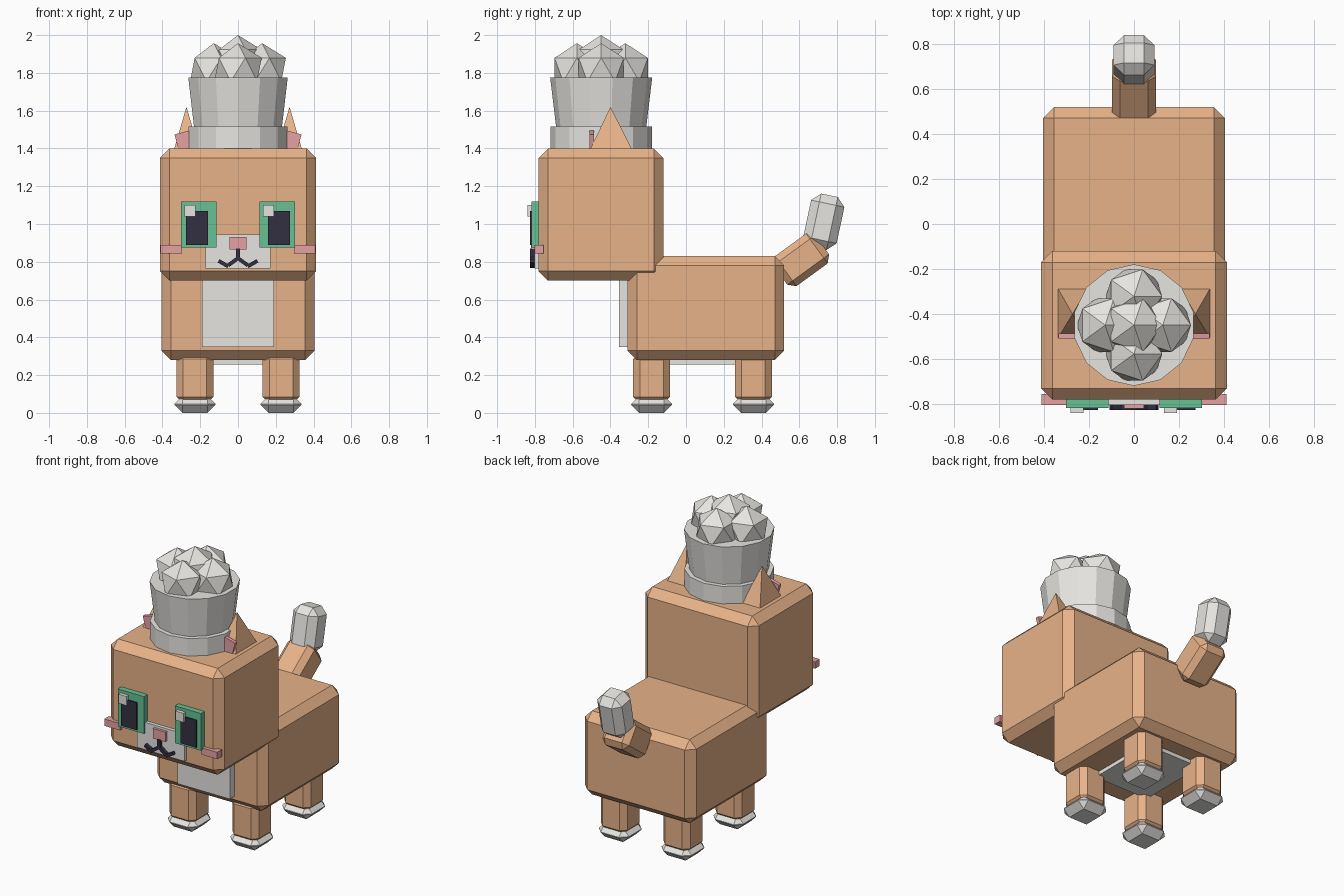
import bpy, bmesh, math
from mathutils import Matrix, Vector

if "Cube" in bpy.data.objects:
    bpy.data.objects.remove(bpy.data.objects["Cube"])


def material(name, r, g, b):
    lin = [((c / 255 + 0.055) / 1.055) ** 2.4 for c in (r, g, b)]
    m = bpy.data.materials.new(name)
    m.diffuse_color = (*lin, 1)
    m.use_nodes = True
    m.node_tree.nodes["Principled BSDF"].inputs["Base Color"].default_value = m.diffuse_color
    return m


ORANGE = material("orange fur", 233, 180, 138)
WHITE = material("soft white", 234, 232, 228)
GREEN = material("eye green", 104, 193, 148)
BLACK = material("dark pupil", 50, 48, 66)
PINK = material("pink", 232, 162, 164)


def finish(name, bm, mat):
    bmesh.ops.recalc_face_normals(bm, faces=bm.faces)
    mesh = bpy.data.meshes.new(name)
    bm.to_mesh(mesh)
    bm.free()
    mesh.materials.append(mat)
    ob = bpy.data.objects.new(name, mesh)
    bpy.context.collection.objects.link(ob)
    return ob


def box(name, mat, x, y, z, bevel=0, rot=(0, 'X')):
    """Box from (min, max) ranges, turned about its centre, chamfered edges."""
    mid = Vector([(a + b) / 2 for a, b in (x, y, z)])
    size = [b - a for a, b in (x, y, z)]
    bm = bmesh.new()
    bmesh.ops.create_cube(bm, size=1)
    bmesh.ops.scale(bm, vec=size, verts=bm.verts)
    if bevel:
        bmesh.ops.bevel(bm, geom=bm.edges[:], offset=bevel, segments=1,
                        affect='EDGES', clamp_overlap=True)
    bm.transform(Matrix.Translation(mid) @ Matrix.Rotation(math.radians(rot[0]), 4, rot[1]))
    return finish(name, bm, mat)


def around(c, half):
    return (c - half, c + half)


def cone(name, mat, n, r1, r2, z1, z2, y):
    bm = bmesh.new()
    bmesh.ops.create_cone(bm, cap_ends=True, segments=n, radius1=r1, radius2=r2, depth=z2 - z1)
    bm.transform(Matrix.Translation((0, y, (z1 + z2) / 2)))
    return finish(name, bm, mat)


# Body and head
box("body", ORANGE, (-.405, .405), (-.31, .52), (.28, .83), .05)
box("head", ORANGE, (-.413, .413), (-.78, -.12), (.70, 1.40), .05)
box("chest_patch", WHITE, (-.19, .19), (-.355, -.28), (.35, .75))
box("belly_patch", WHITE, (-.2, .2), (-.12, .37), (.255, .30))

# Legs and paws
for side in (-1, 1):
    for label, y in (("front", -.182), ("back", .357)):
        x = side * .228
        box(label + "_leg", ORANGE, around(x, .0975), around(y, .0975), (.05, .32), .035)
        box(label + "_paw", WHITE, around(x, .109), around(y, .109), (0, .09), .043)

# Tail with a pale tip
box("tail_base", ORANGE, around(0, .0975), around(.61, .0975), around(.81, .137), .035, (-54, 'X'))
box("tail_tip", WHITE, around(0, .09), around(.73, .09), around(1.012, .143), .045, (-12, 'X'))

# Ears
for side in (-1, 1):
    bm = bmesh.new()
    base = [bm.verts.new((side * x, y, 1.39)) for x, y in
            ((.205, -.51), (.34, -.51), (.34, -.283), (.205, -.283))]
    tip = bm.verts.new((side * .273, -.40, 1.62))
    bm.faces.new(base)
    for i in range(4):
        bm.faces.new((base[i], base[(i + 1) % 4], tip))
    finish("ear", bm, ORANGE)
    box("inner_ear", PINK, around(side * .27, .055), (-.51, -.487), around(1.44, .05),
        0, (side * 15, 'Y'))

# Eyes, cheeks and mouth
for side in (-1, 1):
    box("eye", GREEN, around(side * .208, .095), (-.817, -.77), (.875, 1.12))
    box("pupil", BLACK, around(side * .217, .057), (-.826, -.80), (.89, 1.07))
    box("eye_glint", WHITE, around(side * .208 - .046, .029), (-.84, -.80), (1.04, 1.10))
    box("cheek", PINK, around(side * .354, .057), (-.803, -.755), (.843, .888))
    box("mouth_inner", BLACK, around(side * .026, .032), (-.826, -.79), around(.80, .01),
        0, (side * 36, 'Y'))
    box("mouth_outer", BLACK, around(side * .077, .03), (-.826, -.79), around(.79, .01),
        0, (side * -30, 'Y'))
box("muzzle", WHITE, (-.173, .173), (-.803, -.77), (.765, .945))
box("nose", PINK, (-.045, .045), (-.82, -.79), (.865, .93))
box("mouth_middle", BLACK, (-.01, .01), (-.826, -.79), (.81, .87))

# Puffy hat: band, flared crown and faceted puffs
HAT_Y = -.449
cone("hat_band", WHITE, 14, .268, .268, 1.39, 1.515, HAT_Y)
cone("hat_crown", WHITE, 14, .225, .27, 1.40, 1.775, HAT_Y)
for dx, dy, z in ((0, 0, 1.86), (.128, 0, 1.817), (-.128, 0, 1.817), (0, .128, 1.817), (0, -.128, 1.817)):
    bm = bmesh.new()
    bmesh.ops.create_icosphere(bm, subdivisions=1, radius=.14)
    bm.transform(Matrix.Translation((dx, HAT_Y + dy, z)))
    finish("hat_puff", bm, WHITE)
